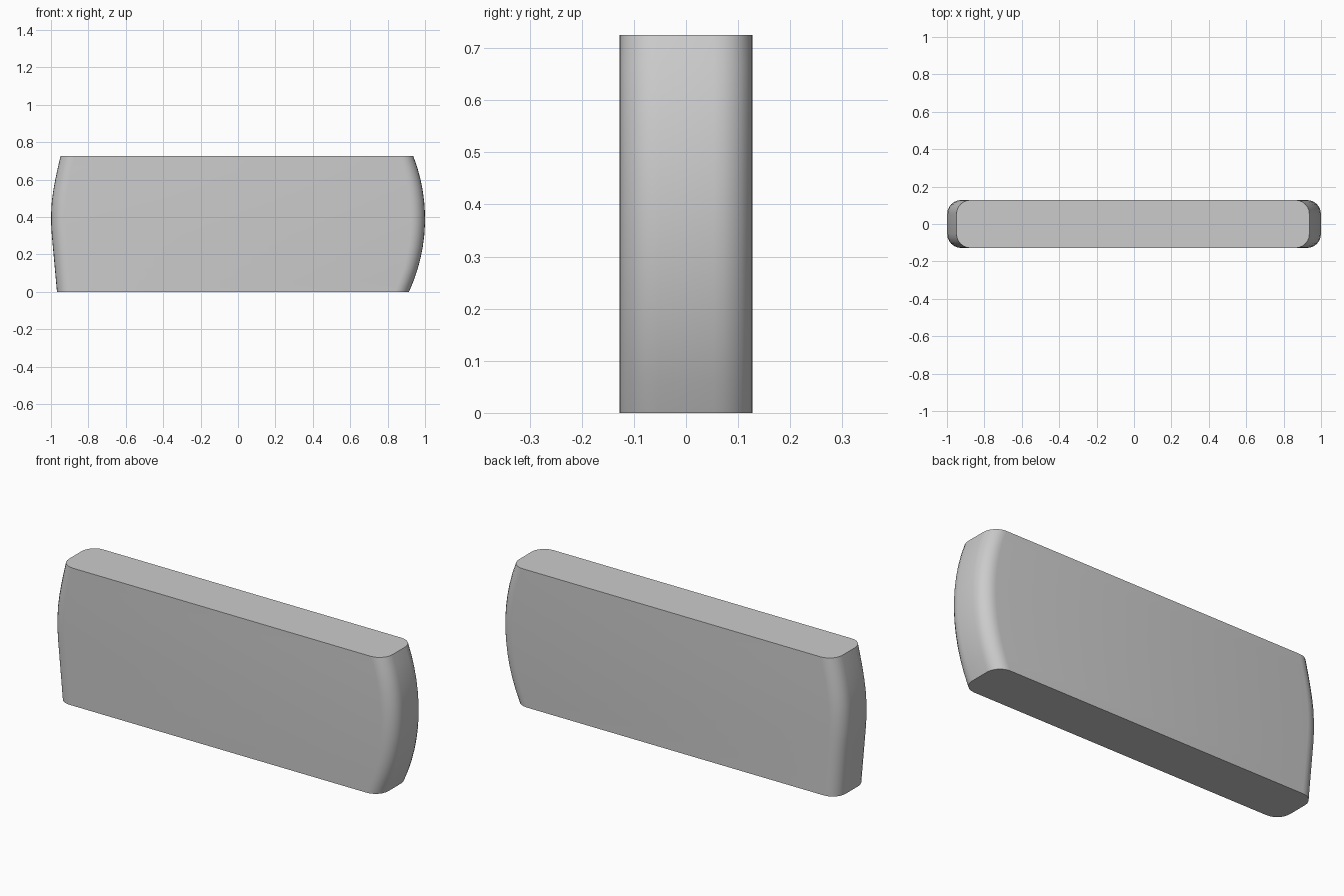
import bpy, bmesh, math

if "Cube" in bpy.data.objects:
    bpy.data.objects.remove(bpy.data.objects["Cube"])

H = 0.725          # height
D = 0.128          # half depth
R = 0.075          # corner radius of the cross-section
LEVELS = 12
CORNER_STEPS = 6

# Left end: near-straight lower part bending inwards at the top
LEFT = [(0, -0.968), (0.2, -0.986), (0.33, -0.998), (0.4, -1.0),
        (0.48, -0.996), (0.56, -0.985), (0.64, -0.969), (H, -0.949)]


def left_x(z):
    for (z0, x0), (z1, x1) in zip(LEFT, LEFT[1:]):
        if z <= z1 + 1e-6:
            return x0 + (x1 - x0) * (z - z0) / (z1 - z0)
    return LEFT[-1][1]


# Right end: a circular arc with its widest point at z = 0.39
def right_x(z):
    rad = 0.93
    return 1 - rad + math.sqrt(rad * rad - (z - 0.39) ** 2)


# Rounded rectangle at a given height
def section(z):
    xl, xr = left_x(z), right_x(z)
    corners = [(xr - R, D - R, 0), (xl + R, D - R, 90),
               (xl + R, R - D, 180), (xr - R, R - D, 270)]
    pts = []
    for cx, cy, start in corners:
        for i in range(CORNER_STEPS + 1):
            a = math.radians(start + 90 * i / CORNER_STEPS)
            pts.append((cx + R * math.cos(a), cy + R * math.sin(a), z))
    return pts


# Loft the sections and cap both ends
bm = bmesh.new()
rings = [[bm.verts.new(p) for p in section(H * k / LEVELS)] for k in range(LEVELS + 1)]
for a, b in zip(rings, rings[1:]):
    n = len(a)
    for i in range(n):
        j = (i + 1) % n
        bm.faces.new((a[i], a[j], b[j], b[i]))
bm.faces.new(rings[0][::-1])
bm.faces.new(rings[-1])
bmesh.ops.recalc_face_normals(bm, faces=bm.faces)

mesh = bpy.data.meshes.new("rounded_panel")
bm.to_mesh(mesh)
bm.free()
panel = bpy.data.objects.new("rounded_panel", mesh)
bpy.context.collection.objects.link(panel)
bpy.context.view_layer.objects.active = panel
panel.select_set(True)
bpy.ops.object.shade_smooth_by_angle(angle=math.radians(30))
